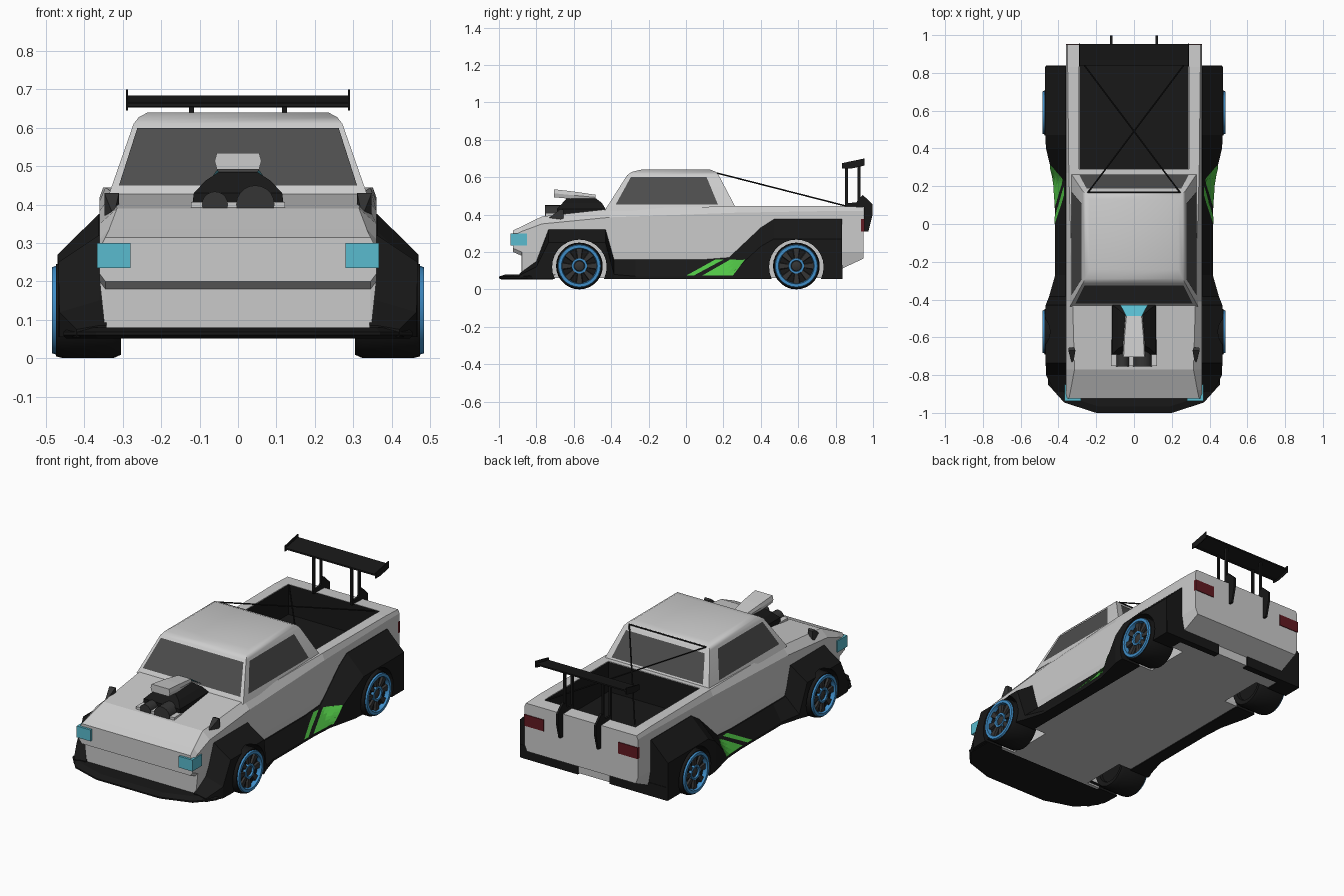
import bpy, bmesh, math
from mathutils import Vector

if "Cube" in bpy.data.objects:
    bpy.data.objects.remove(bpy.data.objects["Cube"])


def material(name, rgb):
    m = bpy.data.materials.new(name)
    m.diffuse_color = (*rgb, 1)
    m.use_nodes = True
    m.node_tree.nodes["Principled BSDF"].inputs["Base Color"].default_value = m.diffuse_color
    return m


BLACK = material("black_plastic", (0.009, 0.009, 0.009))
GLASS = material("tinted_glass", (0.075, 0.075, 0.075))
DARK = material("dark_metal", (0.035, 0.035, 0.035))
BLUE = material("blue_rim", (0.05, 0.27, 0.58))
CYAN = material("cyan_lamp", (0.1, 0.5, 0.62))
GREEN = material("green_stripe", (0.08, 0.55, 0.06))
RED = material("red_lamp", (0.12, 0.01, 0.015))


def finish(name, bm, mat=None, smooth=0, recalc=True):
    if recalc:
        bmesh.ops.recalc_face_normals(bm, faces=bm.faces)
    me = bpy.data.meshes.new(name)
    bm.to_mesh(me)
    bm.free()
    ob = bpy.data.objects.new(name, me)
    bpy.context.collection.objects.link(ob)
    if mat:
        me.materials.append(mat)
    if smooth:
        bpy.ops.object.select_all(action='DESELECT')
        ob.select_set(True)
        bpy.context.view_layer.objects.active = ob
        bpy.ops.object.shade_smooth_by_angle(angle=math.radians(smooth))
    return ob


def add_loft(bm, rings, caps=True):
    vs = [[bm.verts.new(p) for p in r] for r in rings]
    n = len(vs[0])
    for a, b in zip(vs, vs[1:]):
        for i in range(n):
            bm.faces.new((a[i], a[(i + 1) % n], b[(i + 1) % n], b[i]))
    if caps:
        bm.faces.new(vs[0])
        bm.faces.new(vs[-1])


def loft(name, rings, mat=None, smooth=0, caps=True):
    bm = bmesh.new()
    add_loft(bm, rings, caps)
    return finish(name, bm, mat, smooth)


def box(name, x0, x1, y0, y1, z0, z1, mat=None):
    return loft(name, [[(x0, y0, z), (x1, y0, z), (x1, y1, z), (x0, y1, z)] for z in (z0, z1)], mat)


def extrude_x(name, pts, x0, x1, mat=None):
    return loft(name, [[(x, y, z) for y, z in pts] for x in (x0, x1)], mat)


def panels(name, polys, mat):
    bm = bmesh.new()
    for p in polys:
        bm.faces.new([bm.verts.new(v) for v in p])
    return finish(name, bm, mat, recalc=False)


def circle_x(x, y, z, r, n=28):
    return [(x, y + r * math.cos(2 * math.pi * i / n), z + r * math.sin(2 * math.pi * i / n)) for i in range(n)]


def rod(name, a, b, r, mat, n=8):
    a, b = Vector(a), Vector(b)
    q = (b - a).to_track_quat('Z', 'Y')
    ring = [Vector((r * math.cos(2 * math.pi * i / n), r * math.sin(2 * math.pi * i / n), 0)) for i in range(n)]
    return loft(name, [[p + q @ v for v in ring] for p in (a, b)], mat, 40)


AXLES = {"front": -0.57, "rear": 0.59}

# cutter for the wheel wells and the bed opening
bm = bmesh.new()
for y in AXLES.values():
    for s in (-1, 1):
        add_loft(bm, [circle_x(s * x, y, 0.12, 0.146) for x in (0.26, 0.6)])
add_loft(bm, [[(-.29, .29, z), (.29, .29, z), (.29, .87, z), (-.29, .87, z)] for z in (.27, .6)])
cutter = finish("opening_cutter", bm)
cutter.hide_render = True
cutter.display_type = 'WIRE'


def cut(ob):
    mod = ob.modifiers.new("openings", 'BOOLEAN')
    mod.object = cutter
    mod.solver = 'EXACT'


# lower body: y, bottom z, shoulder z, top z, top half width
stations = [(-.925, .2, .285, .315, .345), (-.88, .18, .31, .336, .335), (-.878, .06, .31, .337, .335),
            (-.77, .06, .35, .39, .315), (-.41, .06, .385, .43, .325), (.27, .06, .41, .445, .345),
            (.83, .06, .42, .445, .351), (.832, .11, .42, .445, .351), (.95, .165, .42, .44, .351)]
rings = []
for y, zb, zs, zt, xt in stations:
    half = [(.345, zb), (.36, max(zb + .02, .2)), (.36, zs), (xt, zt)]
    rings.append([(x, y, z) for x, z in half] + [(-x, y, z) for x, z in reversed(half)])
cut(loft("body", rings))

# cabin and windows
levels = [(.42, .3385, -.436, .275), (.61, .272, -.315, .175), (.628, .258, -.29, .16), (.64, .235, -.24, .13)]
loft("cabin", [[(-x, f, z), (x, f, z), (x, b, z), (-x, b, z)] for z, x, f, b in levels], smooth=35)


def side(s, y, z):
    return (s * (.342 - .35 * (z - .42)), y, z)


def front(x, z):
    return (x, -.44 + .637 * (z - .42), z)


def rear(x, z):
    return (x, .279 - .526 * (z - .42), z)


win = [(-.375, .455), (.17, .455), (.11, .6), (-.295, .6)]
panels("windows", [
    [front(-.31, .45), front(.31, .45), front(.262, .6), front(-.262, .6)],
    [rear(.29, .455), rear(-.29, .455), rear(-.25, .595), rear(.25, .595)],
    [side(1, y, z) for y, z in win], [side(-1, y, z) for y, z in reversed(win)]], GLASS)

# black bed liner, open on top
X, F, B, L, T = .288, .292, .868, .272, .443
panels("bed_liner", [
    [(-X, F, L), (X, F, L), (X, B, L), (-X, B, L)],
    [(-X, F, L), (-X, F, T), (X, F, T), (X, F, L)][::-1],
    [(-X, B, L), (X, B, L), (X, B, T), (-X, B, T)],
    [(-X, F, L), (-X, B, L), (-X, B, T), (-X, F, T)],
    [(X, F, L), (X, F, T), (X, B, T), (X, B, L)]], BLACK)

# wide arches and side skirts: y, outer x, outer z, top z
kit = [(-.89, .42, .075, .085), (-.80, .465, .12, .15), (-.735, .468, .25, .32), (-.43, .468, .25, .32),
       (-.385, .45, .08, .16), (-.27, .417, .07, .16), (.10, .417, .07, .16), (.23, .425, .075, .17),
       (.40, .466, .23, .33), (.47, .47, .27, .375), (.835, .47, .27, .375)]


def skirt_point(s, y, z):
    for a, b in zip(kit, kit[1:]):
        if a[0] <= y <= b[0]:
            t = (y - a[0]) / (b[0] - a[0])
            _, xo, zm, zt = [p + (q - p) * t for p, q in zip(a, b)]
            k = min(max((z - zm) / (zt - zm), 0), 1)
            return (s * (xo + (.362 - xo) * k + .004), y, z + .001)


for s, tag in ((1, "right"), (-1, "left")):
    cut(loft(tag + "_wide_arches", [[(s * x, y, z) for x, z in
        ((.343, .055), (xo, .055), (xo, zm), (.363, zt), (.343, zt))] for y, xo, zm, zt in kit], BLACK))
    # green stripes as short strips that follow the skirt
    strips = []
    for lo0, lo1, hi0, hi1 in ((.0, .04, .155, .2), (.085, .25, .235, .315)):
        n = 6
        for i in range(n):
            for j in range(4):
                def at(u, v):
                    y = (lo0 + (lo1 - lo0) * u) * (1 - v) + (hi0 + (hi1 - hi0) * u) * v
                    return skirt_point(s, y, .072 + .086 * v)
                q = [at(u / 4, v / n) for u, v in ((j, i), (j + 1, i), (j + 1, i + 1), (j, i + 1))]
                strips.append(q if s > 0 else q[::-1])
    panels(tag + "_stripes", strips, GREEN)
    # lamps, fender mirrors and rear bumper corners
    xs = sorted((s * .28, s * .367))
    box(tag + "_headlight", *xs, -.938, -.85, .235, .3, CYAN)
    xs = sorted((s * .235, s * .3605))
    box(tag + "_tail_light", *xs, .935, .954, .31, .375, RED)
    loft(tag + "_fender_mirror", [[(s * x, y, .365), (s * (x + w), y, .365), (s * (x + w), y, h), (s * x, y, h)]
         for y, x, w, h in ((-.73, .32, .01, .385), (-.67, .31, .038, .43), (-.655, .315, .03, .425))], DARK)
    xs = sorted((s * .1, s * .465))
    box(tag + "_rear_bumper", *xs, .8, .838, .055, .13, BLACK)

# front splitter
outline = [(.2, -1), (.37, -.945), (.455, -.85), (.455, -.72), (.34, -.72)]
outline += [(-x, y) for x, y in reversed(outline)]
loft("front_splitter", [[(x * k, y * k, z) for x, y in outline] for z, k in ((.052, .985), (.06, 1), (.068, 1), (.08, .965))], BLACK)

# wheels
for end, y in AXLES.items():
    for s, tag in ((1, "right"), (-1, "left")):
        def lathe(part, prof, mat, caps=True):
            return loft(f"{end}_{tag}_{part}", [circle_x(s * x, y, .125, r) for r, x in prof], mat, 35, caps)
        lathe("tyre", [(.085, .325), (.09, .31), (.116, .305), (.125, .325), (.125, .455), (.12, .474), (.1, .476), (.092, .46)], BLACK)
        lathe("rim", [(.116, .473), (.112, .484), (.096, .484), (.09, .455)], BLUE, False)
        lathe("hub", [(.044, .45), (.041, .476), (.03, .476), (.028, .464)], BLUE, False)
        lathe("hub_cap", [(.03, .45), (.026, .468), (.012, .474)], DARK)
        bm = bmesh.new()
        for k in range(8):
            a = 2 * math.pi * k / 8
            add_loft(bm, [[(s * x, y + r * math.cos(a) - w * math.sin(a), .125 + r * math.sin(a) + w * math.cos(a))
                           for x, w in ((.45, -h), (.472, -h * .7), (.472, h * .7), (.45, h))]
                          for r, h in ((.03, .01), (.098, .024))])
        finish(f"{end}_{tag}_spokes", bm, DARK)

# engine on the hood: blower, scoop and pulleys
loft("blower", [[(-x, f, z), (x, f, z), (x, b, z), (-x, b, z)] for z, x, f, b in
     ((.39, .12, -.69, -.43), (.43, .115, -.69, -.43), (.462, .085, -.66, -.45), (.485, .05, -.64, -.48))], BLACK)
loft("intake_scoop", [[(-x, y, a), (x, y, a), (x + .006, y, (a + b) / 2), (x, y, b), (-x, y, b), (-x - .006, y, (a + b) / 2)]
     for y, x, a, b in ((-.705, .055, .492, .535), (-.6, .05, .483, .523), (-.485, .04, .478, .506))])
panels("scoop_rear", [[(-.042, -.487, .508), (.042, -.487, .508), (.072, -.43, .466), (-.072, -.43, .466)]], CYAN)
for i, (x, r) in enumerate(((.045, .05), (-.06, .034))):
    rod(f"pulley_{i + 1}", (x, -.755, .4), (x, -.67, .4), r, DARK, 20)
box("pulley_plate", -.122, .122, -.752, -.68, .38, .407)

# rear wing with end plates, posts and brackets
wing = [(.84, .655), (.87, .653), (.952, .676), (.952, .684), (.87, .668), (.84, .664)]
extrude_x("wing", wing, -.287, .287, BLACK)
for s, tag in ((1, "right"), (-1, "left")):
    xs = sorted((s * .286, s * .291))
    extrude_x(tag + "_end_plate", [(.835, .645), (.88, .645), (.955, .662), (.955, .7), (.835, .675)], *xs, BLACK)
    xs = sorted((s * .115, s * .127))
    for y, top, part in ((.858, .657, "front"), (.925, .672, "rear")):
        box(f"{tag}_{part}_wing_post", *xs, y - .007, y + .007, .45, top, BLACK)
    extrude_x(tag + "_wing_bracket", [(.85, .44), (.85, .46), (.91, .465), (.945, .505), (.998, .455), (.998, .4), (.975, .31),
              (.952, .31), (.952, .44)], *xs, BLACK)
    # crossed bed braces
    rod(tag + "_bed_brace", (s * .245, .165, .622), (-s * .27, .85, .447), .004, BLACK)
rod("roof_brace_bar", (-.245, .167, .622), (.245, .167, .622), .004, BLACK)
